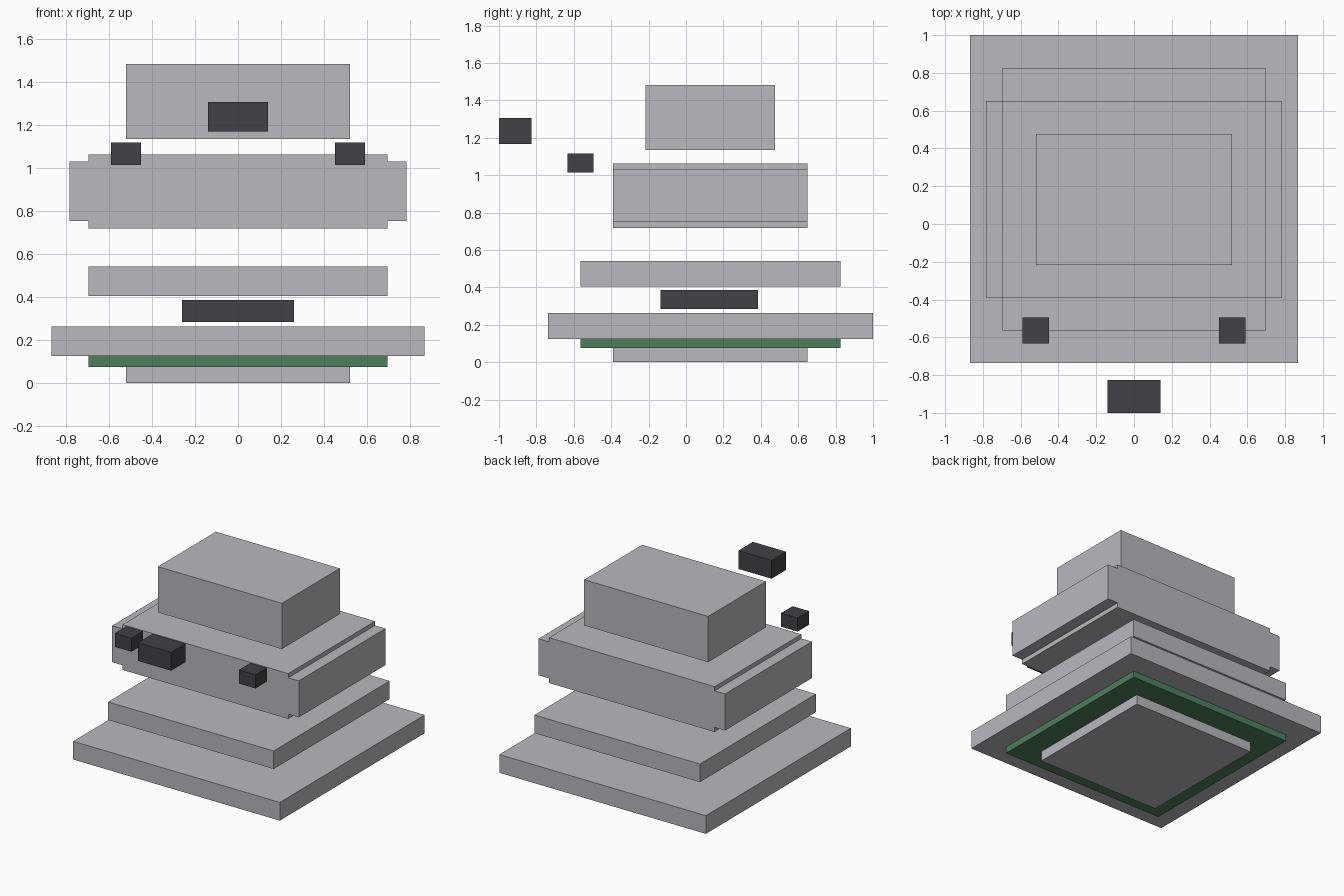
import bpy
import bmesh

cube = bpy.data.objects.get("Cube")
if cube:
    bpy.data.objects.remove(cube, do_unlink=True)


def material(name, rgb):
    mat = bpy.data.materials.new(name)
    mat.use_nodes = True
    color = (*rgb, 1)
    mat.diffuse_color = color
    mat.node_tree.nodes["Principled BSDF"].inputs["Base Color"].default_value = color
    return mat


GREY = material("light grey", (0.48, 0.48, 0.52))
DARK = material("charcoal", (0.054, 0.053, 0.061))
GREEN = material("green", (0.074, 0.216, 0.107))


def prism(name, profile, y, mat):
    """Extrude an x-z profile along y."""
    bm = bmesh.new()
    face = bm.faces.new([bm.verts.new((px, y[0], pz)) for px, pz in profile])
    ext = bmesh.ops.extrude_face_region(bm, geom=[face])
    moved = [v for v in ext["geom"] if isinstance(v, bmesh.types.BMVert)]
    bmesh.ops.translate(bm, verts=moved, vec=(0, y[1] - y[0], 0))
    bmesh.ops.recalc_face_normals(bm, faces=bm.faces)
    mesh = bpy.data.meshes.new(name)
    bm.to_mesh(mesh)
    bm.free()
    mesh.materials.append(mat)
    obj = bpy.data.objects.new(name, mesh)
    bpy.context.collection.objects.link(obj)
    return obj


def block(name, x, y, z, mat):
    return prism(name, [(x[0], z[0]), (x[1], z[0]), (x[1], z[1]), (x[0], z[1])], y, mat)


def centred(name, half, y, z, mat):
    return block(name, (-half, half), y, z, mat)


# Stacked base
centred("foot", 0.52, (-0.39, 0.65), (0, 0.075), GREY)
centred("green_pad", 0.695, (-0.565, 0.825), (0.075, 0.125), GREEN)
centred("base_plate", 0.867, (-0.737, 1.0), (0.125, 0.263), GREY)
centred("dark_neck", 0.26, (-0.135, 0.385), (0.284, 0.385), DARK)
centred("upper_plate", 0.695, (-0.565, 0.825), (0.405, 0.542), GREY)

# Body with stepped corners along both sides
right_half = [(0.695, 0.718), (0.695, 0.753), (0.783, 0.753),
              (0.783, 1.03), (0.695, 1.03), (0.695, 1.062)]
left_half = [(-px, pz) for px, pz in reversed(right_half)]
prism("body", right_half + left_half, (-0.39, 0.65), GREY)

# Top block and floating front blocks
centred("top_block", 0.52, (-0.217, 0.477), (1.135, 1.482), GREY)
centred("front_block", 0.139, (-1.0, -0.827), (1.168, 1.307), DARK)
for side, s in (("left", 1), ("right", -1)):
    block(side + "_small_block", sorted((0.451 * s, 0.59 * s)),
          (-0.633, -0.495), (1.014, 1.117), DARK)
